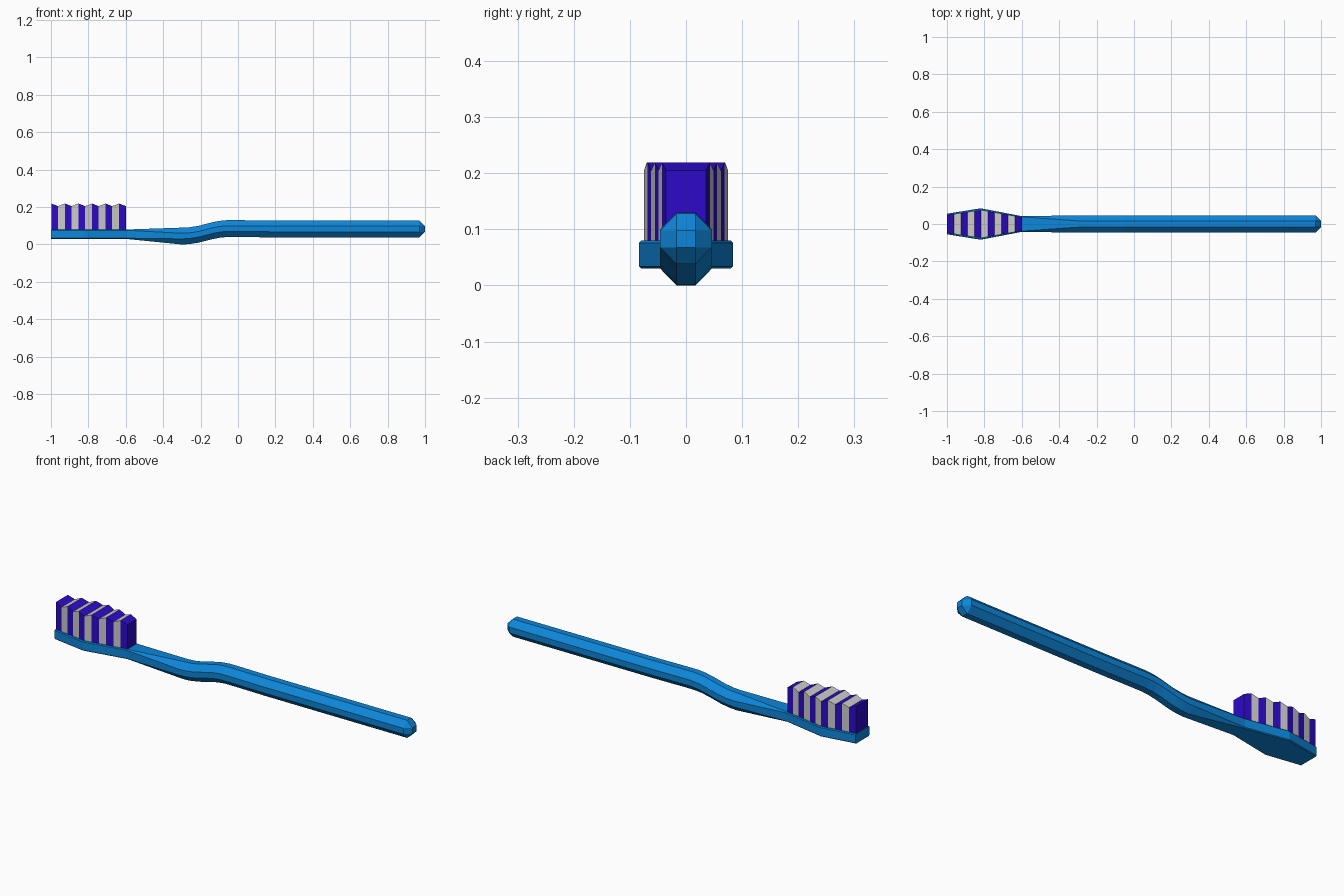
import bpy, bmesh

if "Cube" in bpy.data.objects:
    bpy.data.objects.remove(bpy.data.objects["Cube"])


def material(name, rgb):
    m = bpy.data.materials.new(name)
    m.diffuse_color = (*rgb, 1)
    m.use_nodes = True
    m.node_tree.nodes["Principled BSDF"].inputs["Base Color"].default_value = m.diffuse_color
    return m


def make_object(name, bm, mat=None):
    bmesh.ops.remove_doubles(bm, verts=bm.verts, dist=1e-5)
    bmesh.ops.recalc_face_normals(bm, faces=bm.faces)
    mesh = bpy.data.meshes.new(name)
    bm.to_mesh(mesh)
    bm.free()
    if mat:
        mesh.materials.append(mat)
    obj = bpy.data.objects.new(name, mesh)
    bpy.context.collection.objects.link(obj)
    return obj


def loft(name, rings, mat):
    bm = bmesh.new()
    loops = [[bm.verts.new(p) for p in ring] for ring in rings]
    for a, b in zip(loops, loops[1:]):
        n = len(a)
        for i in range(n):
            bm.faces.new((a[i], a[(i + 1) % n], b[(i + 1) % n], b[i]))
    bm.faces.new(loops[0])
    bm.faces.new(loops[-1])
    return make_object(name, bm, mat)


def octagon(x, w, lo, hi, cy, cz):
    # chamfered rectangle of half width w, corner cut cy by cz
    return [(x, -w, lo + cz), (x, -w + cy, lo), (x, w - cy, lo), (x, w, lo + cz),
            (x, w, hi - cz), (x, w - cy, hi), (x, -w + cy, hi), (x, -w, hi - cz)]


blue = material("blue_plastic", (0.004, 0.24, 0.70))
purple = material("purple_bristle", (0.027, 0.003, 0.58))

# One continuous body: flat head, tapering neck, kinked octagonal handle
sections = [(-1.0, 0.055, 0.03, 0.08, 0.004, 0.004),
            (-0.82, 0.084, 0.03, 0.08, 0.004, 0.004),
            (-0.6, 0.042, 0.03, 0.08, 0.004, 0.004)]
for x, z in ((-0.3, 0.045), (-0.26, 0.047), (-0.21, 0.055), (-0.14, 0.073),
             (-0.1, 0.081), (-0.06, 0.085), (0.0, 0.085), (0.17, 0.083), (0.97, 0.083)):
    sections.append((x, 0.046, z - 0.045, z + 0.045, 0.029, 0.03))
rings = [octagon(*s) for s in sections]
# Rounded-off butt: octagon collapses to a small square
rings.append(octagon(1.0, 0.017, 0.068, 0.098, 0, 0))
loft("brush_body", rings, blue)

# Striped bristle rows with a zigzag top, following the head outline
COUNT = 11
START, END = -0.998, -0.6


def bristle_ring(i):
    x = START + (END - START) * i / COUNT
    w = 0.048 + 0.027 * i / 5 if i <= 5 else 0.075 - 0.039 * (i - 5) / 6
    top = 0.205 if i % 2 else 0.219
    return [(x, -w, 0.078), (x, w, 0.078), (x, w, top), (x, -w, top)]


for i in range(COUNT):
    is_grey = i % 2
    loft(("grey" if is_grey else "purple") + f"_bristles_{i // 2 + 1}",
         [bristle_ring(i), bristle_ring(i + 1)], None if is_grey else purple)
